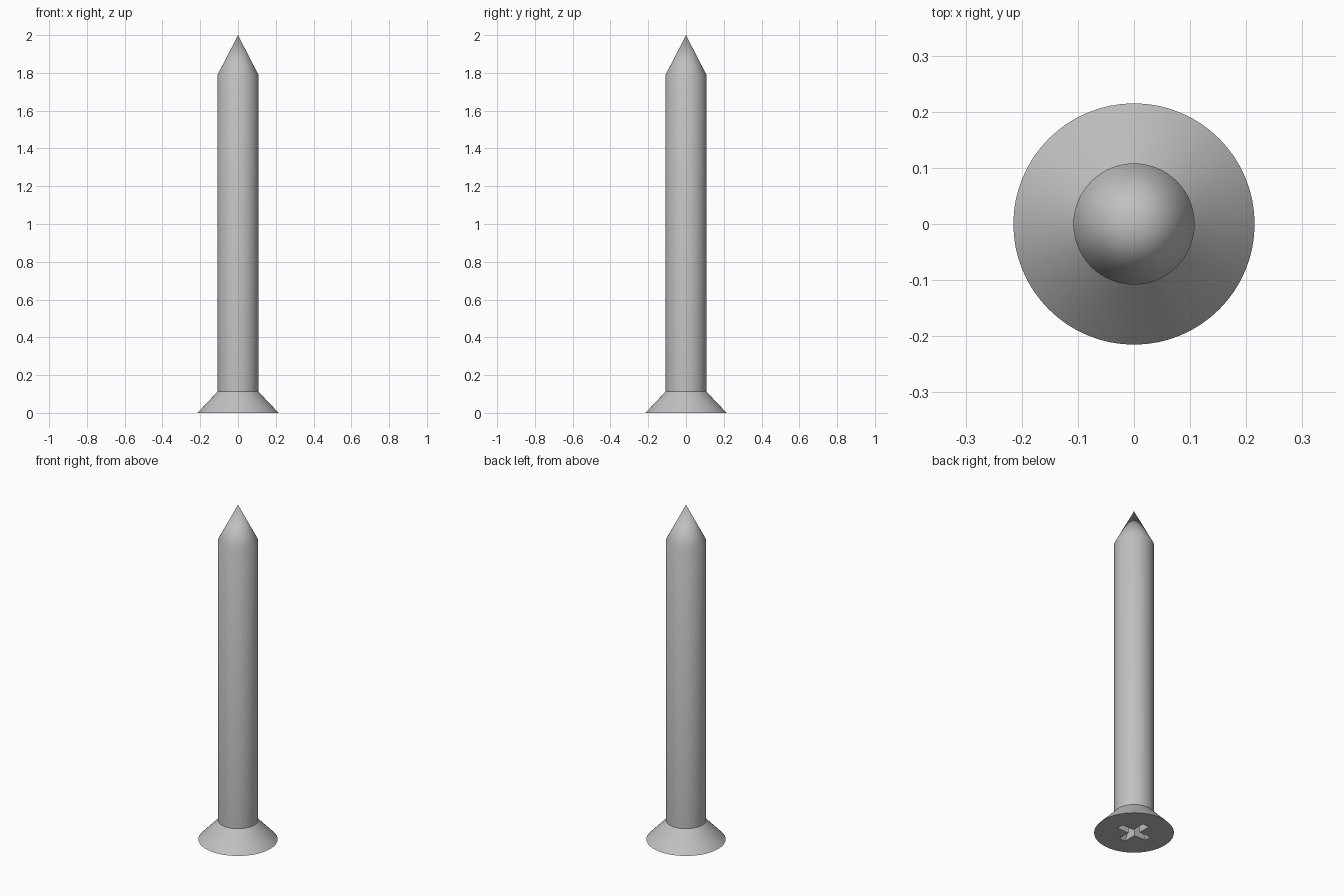
import bpy, bmesh, math

cube = bpy.data.objects.get("Cube")
if cube:
    bpy.data.objects.remove(cube, do_unlink=True)

steel = bpy.data.materials.new("grey steel")
steel.use_nodes = True
steel.diffuse_color = (0.53, 0.53, 0.53, 1)
steel.node_tree.nodes["Principled BSDF"].inputs["Base Color"].default_value = steel.diffuse_color

SIDES = 64
HEAD_R, SHAFT_R = 0.215, 0.108
HEAD_H, SHAFT_TOP, TIP = 0.113, 1.79, 2.0


def make_object(name, bm):
    bmesh.ops.recalc_face_normals(bm, faces=bm.faces[:])
    mesh = bpy.data.meshes.new(name)
    bm.to_mesh(mesh)
    bm.free()
    mesh.materials.append(steel)
    obj = bpy.data.objects.new(name, mesh)
    bpy.context.collection.objects.link(obj)
    return obj


def loft(name, rings, point=None):
    """Skin a stack of closed rings, capping the ends or closing to a point."""
    bm = bmesh.new()
    loops = [[bm.verts.new(p) for p in ring] for ring in rings]
    n = len(loops[0])
    for low, high in zip(loops, loops[1:]):
        for i in range(n):
            j = (i + 1) % n
            bm.faces.new((low[i], low[j], high[j], high[i]))
    bm.faces.new(loops[0][::-1])
    if point:
        apex = bm.verts.new(point)
        for i in range(n):
            bm.faces.new((loops[-1][i], loops[-1][(i + 1) % n], apex))
    else:
        bm.faces.new(loops[-1])
    return make_object(name, bm)


def circle(radius, z):
    angles = [math.tau * i / SIDES for i in range(SIDES)]
    return [(radius * math.cos(a), radius * math.sin(a), z) for a in angles]


def cross(length, width, z):
    ring = []
    for k in range(4):
        c, s = round(math.cos(k * math.pi / 2)), round(math.sin(k * math.pi / 2))
        for x, y in ((length, -width), (length, width), (width, width)):
            ring.append((x * c - y * s, x * s + y * c, z))
    return ring


# Countersunk head, shaft and pointed tip in one turned body
screw = loft("screw_body",
             [circle(HEAD_R, 0), circle(SHAFT_R, HEAD_H), circle(SHAFT_R, SHAFT_TOP)],
             (0, 0, TIP))

# Tapered cross-shaped drive recess in the underside of the head
cutter = loft("drive_recess_cutter", [cross(0.105, 0.022, -0.01), cross(0.045, 0.016, 0.1)])
cutter.hide_render = True
cutter.hide_set(True)

recess = screw.modifiers.new("drive_recess", "BOOLEAN")
recess.operation = "DIFFERENCE"
recess.solver = "EXACT"
recess.object = cutter

bpy.context.view_layer.objects.active = screw
screw.select_set(True)
bpy.ops.object.modifier_apply(modifier=recess.name)
bpy.data.objects.remove(cutter, do_unlink=True)
bpy.ops.object.shade_smooth_by_angle(angle=math.radians(32))
